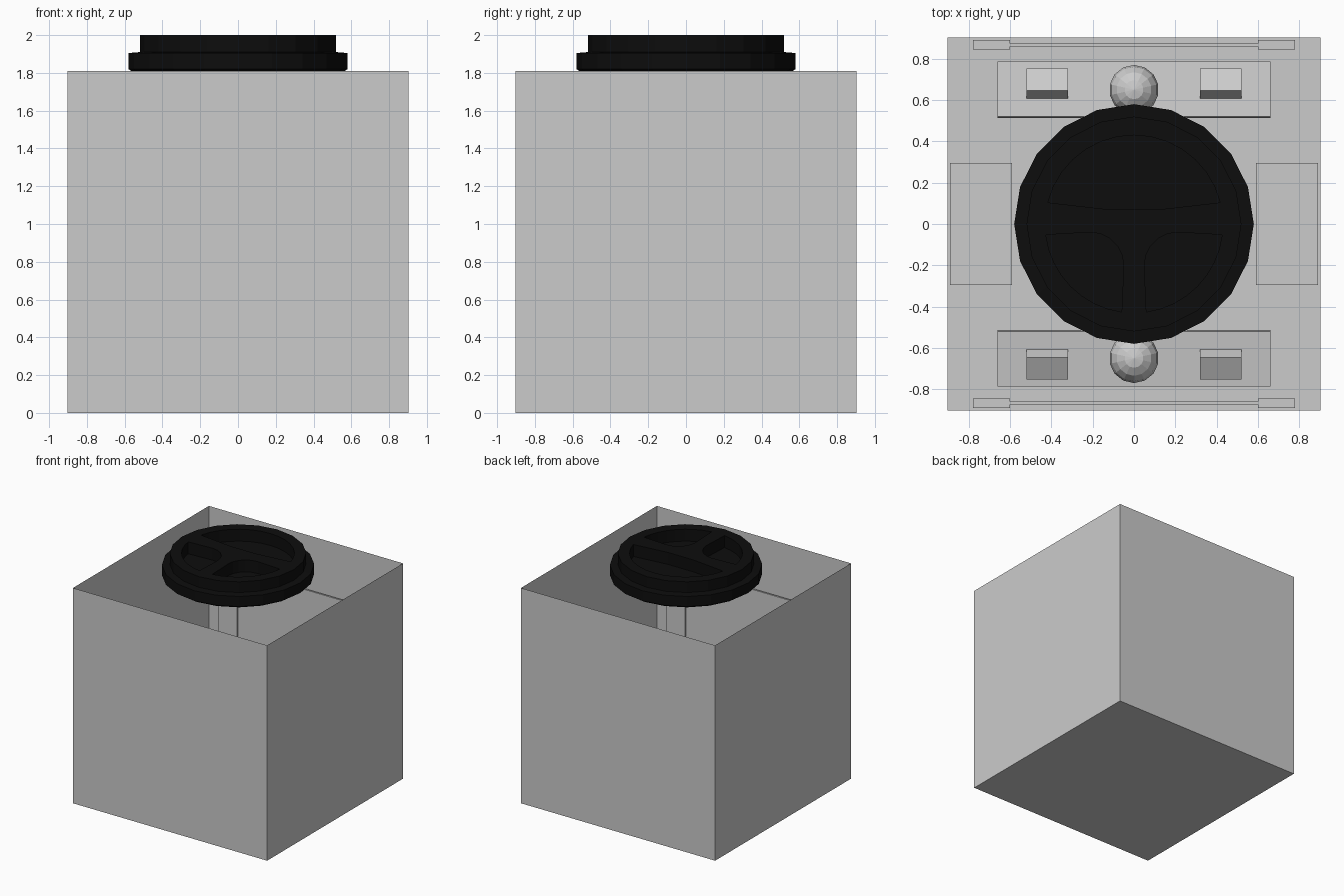
import bpy, bmesh, math
from mathutils import Matrix

if "Cube" in bpy.data.objects:
    bpy.data.objects.remove(bpy.data.objects["Cube"])

black = bpy.data.materials.new("black")
black.diffuse_color = (0.004, 0.004, 0.004, 1)
black.use_nodes = True
black.node_tree.nodes["Principled BSDF"].inputs["Base Color"].default_value = black.diffuse_color


def finish(name, bm, mat=None):
    bmesh.ops.recalc_face_normals(bm, faces=bm.faces)
    me = bpy.data.meshes.new(name)
    bm.to_mesh(me)
    bm.free()
    ob = bpy.data.objects.new(name, me)
    bpy.context.collection.objects.link(ob)
    if mat:
        me.materials.append(mat)
    return ob


def box(name, x, y, z, tilt=0.0, spin=0.0):
    """Box from (min, max) ranges, tilted about x, then spun about the z axis."""
    bm = bmesh.new()
    bmesh.ops.create_cube(bm, size=1)
    size = [r[1] - r[0] for r in (x, y, z)]
    mid = [(r[1] + r[0]) / 2 for r in (x, y, z)]
    bm.transform(Matrix.Rotation(spin, 4, 'Z') @ Matrix.Translation(mid)
                 @ Matrix.Rotation(tilt, 4, 'X') @ Matrix.Diagonal((*size, 1)))
    return finish(name, bm)


def prism(name, pts, z0, z1):
    bm = bmesh.new()
    face = bm.faces.new([bm.verts.new((px, py, z0)) for px, py in pts])
    ext = bmesh.ops.extrude_face_region(bm, geom=[face])["geom"]
    for v in ext:
        if isinstance(v, bmesh.types.BMVert):
            v.co.z = z1
    return finish(name, bm)


def arc(r, a0, a1, n, cx=0, cy=0):
    angles = [math.radians(a0 + (a1 - a0) * i / n) for i in range(n + 1)]
    return [(cx + r * math.cos(a), cy + r * math.sin(a)) for a in angles]


# Thin-walled outer case, open at the top
bm = bmesh.new()
bmesh.ops.create_cube(bm, size=1)
bm.transform(Matrix.Translation((0, 0, 0.905)) @ Matrix.Diagonal((1.806, 1.806, 1.81, 1)))
bm.normal_update()
bmesh.ops.delete(bm, geom=[f for f in bm.faces if f.normal.z > 0.5], context='FACES')
finish("case", bm)

# Black stepped wheel lid, lathed with 20 sides
profile = [(0.55, 1.80), (0.58, 1.82), (0.58, 1.905), (0.52, 1.91), (0.52, 2.0)]
bm = bmesh.new()
rings = [[bm.verts.new((px, py, z)) for px, py in arc(r, 0, 342, 19)] for r, z in profile]
for a, b in zip(rings, rings[1:]):
    for i in range(20):
        j = (i + 1) % 20
        bm.faces.new((a[i], a[j], b[j], b[i]))
bm.faces.new(rings[0])
bm.faces.new(rings[-1])
lid = finish("wheel_lid", bm, black)

# Three pockets leave a T of spokes in the lid
upper = arc(0.43, 14, 166, 14) + [(-0.12, 0.07), (0.12, 0.07)]
lower = arc(0.43, -82, -7, 8) + arc(0.16, 90, 180, 5, 0.21, -0.04 - 0.16)
mirrored = [(-px, py) for px, py in reversed(lower)]
for pts in (upper, lower, mirrored):
    cutter = prism("pocket_cutter", pts, 1.90, 2.1)
    cutter.data.materials.append(black)
    cutter.hide_render = True
    cutter.hide_set(True)
    mod = lid.modifiers.new("pocket", 'BOOLEAN')
    mod.object = cutter
    mod.solver = 'EXACT'

# Interior fittings, repeated front and back by a half turn
for side, spin in (("front", 0), ("back", math.pi)):
    s = 1 if spin == 0 else -1
    # Door panel with its posts and hinge knuckles
    box(side + "_panel", (-0.6, 0.6), (-0.875, -0.86), (0.35, 1.37), 0, spin)
    for sx in (-1, 1):
        x = sorted((sx * 0.6, sx * 0.78))
        box(side + "_post", x, (-0.89, -0.845), (0.35, 1.37), 0, spin)
    # Sloping ledge with a knob and two tilted blocks
    box(side + "_ledge", (-0.66, 0.66), (-0.785, -0.515), (0.30, 0.36), 0.12, spin)
    for x in (-0.42, 0.42):
        box(side + "_block", (x - 0.1, x + 0.1), (-0.74, -0.62), (0.34, 0.42), 0.5, spin)
    bm = bmesh.new()
    bmesh.ops.create_uvsphere(bm, u_segments=14, v_segments=8, radius=0.12)
    bm.transform(Matrix.Translation((0, -0.65 * s, 0.44)))
    finish(side + "_knob", bm)

# Side ledges near the floor
for name, x in (("left_ledge", (-0.89, -0.59)), ("right_ledge", (0.59, 0.89))):
    box(name, x, (-0.295, 0.295), (0.3, 0.36))
